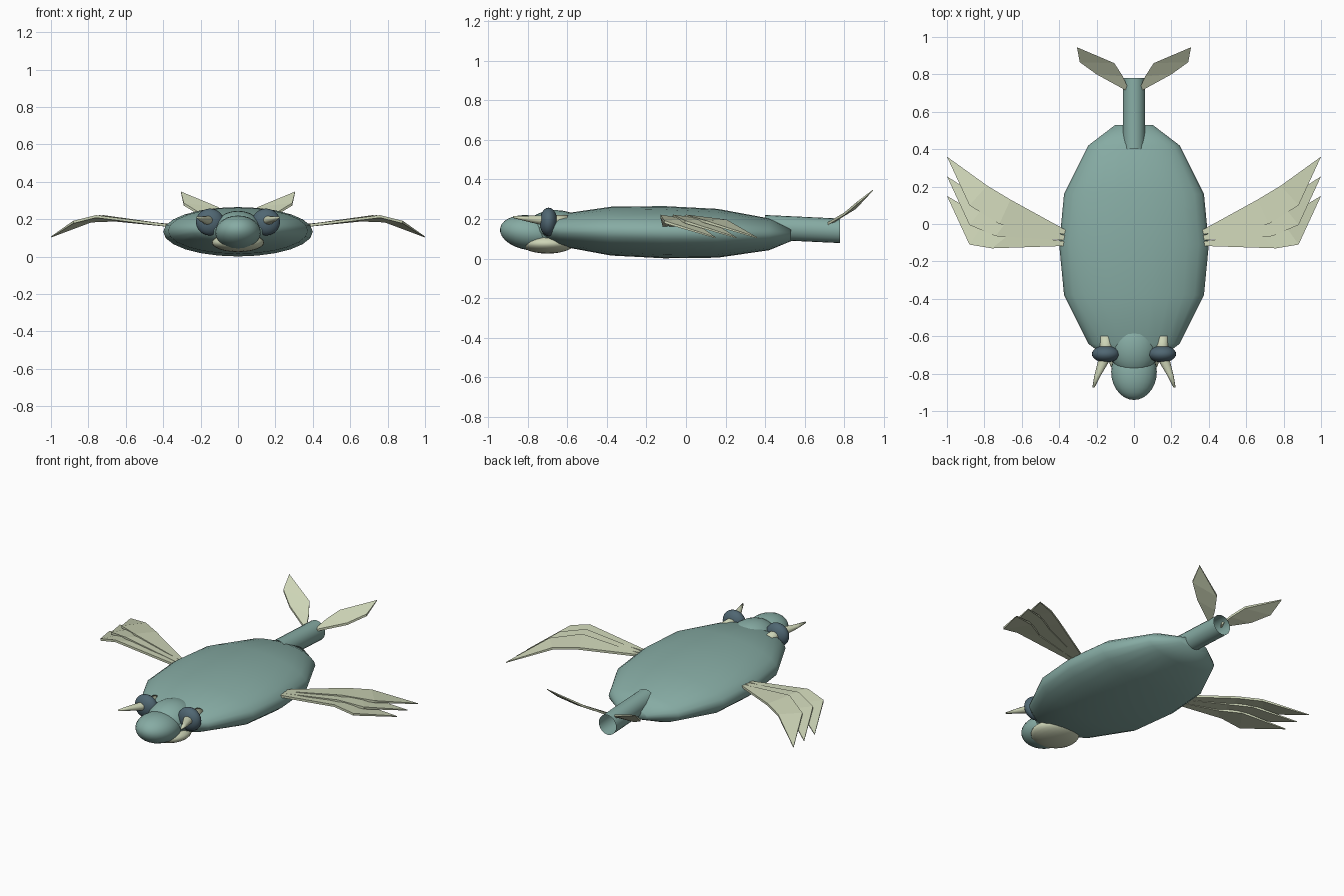
import bpy, bmesh, math
from mathutils import Vector, Matrix

cube = bpy.data.objects.get("Cube")
if cube:
    bpy.data.objects.remove(cube, do_unlink=True)


def material(name, rgb):
    m = bpy.data.materials.new(name)
    m.use_nodes = True
    m.diffuse_color = (*rgb, 1)
    m.node_tree.nodes["Principled BSDF"].inputs["Base Color"].default_value = (*rgb, 1)
    return m


teal = material("sea teal", (0.24, 0.41, 0.37))
pale = material("pale sage", (0.61, 0.66, 0.47))
slate = material("dark slate", (0.08, 0.135, 0.17))


def finish(name, bm, mat, smooth=True):
    bmesh.ops.recalc_face_normals(bm, faces=bm.faces)
    for f in bm.faces:
        f.smooth = smooth
    mesh = bpy.data.meshes.new(name)
    bm.to_mesh(mesh)
    bm.free()
    mesh.materials.append(mat)
    ob = bpy.data.objects.new(name, mesh)
    bpy.context.scene.collection.objects.link(ob)
    return ob


def ellipsoid(name, centre, half, mat, tilt=0):
    bm = bmesh.new()
    bmesh.ops.create_uvsphere(bm, u_segments=24, v_segments=14, radius=1)
    bm.transform(Matrix.Translation(centre) @ Matrix.Rotation(tilt, 4, "X")
                 @ Matrix.Diagonal((*half, 1)) @ Matrix.Rotation(math.pi / 2, 4, "X"))
    return finish(name, bm, mat)


def loft(name, rings, mat, sides=24, caps=True):
    """Skin elliptical rings given as (centre, half width, half height)."""
    bm = bmesh.new()
    loops = []
    for c, rx, rz in rings:
        angles = [2 * math.pi * i / sides for i in range(sides)]
        loops.append([bm.verts.new((c[0] + rx * math.cos(a), c[1], c[2] + rz * math.sin(a)))
                      for a in angles])
    for a, b in zip(loops, loops[1:]):
        for i in range(sides):
            j = (i + 1) % sides
            bm.faces.new((a[i], a[j], b[j], b[i]))
    if caps:
        bm.faces.new(loops[0])
        bm.faces.new(loops[-1])
    return finish(name, bm, mat)


def blade(name, low, high, tip, side, thick):
    """Thin folded fin between a leading and a trailing edge, ending in a point."""
    bm = bmesh.new()
    flip = Vector((side, 1, 1))
    layers = []
    for dz in (thick / 2, -thick / 2):
        lo = [bm.verts.new(Vector(p) * flip + Vector((0, 0, dz))) for p in low]
        hi = [bm.verts.new(Vector(p) * flip + Vector((0, 0, dz))) for p in high]
        end = bm.verts.new(Vector(tip) * flip + Vector((0, 0, dz * 0.4)))
        for i in range(len(lo) - 1):
            bm.faces.new((lo[i], lo[i + 1], hi[i + 1], hi[i]))
        bm.faces.new((lo[-1], end, hi[-1]))
        layers.append(lo + [end] + hi[::-1])
    top, bottom = layers
    for i in range(len(top)):
        j = (i + 1) % len(top)
        bm.faces.new((top[i], top[j], bottom[j], bottom[i]))
    return finish(name, bm, pale, False)


# Flattened body shell, blunt at both ends
profile = [(-0.64, 0.25), (-0.53, 0.61), (-0.27, 0.935), (0, 1),
           (0.27, 0.935), (0.53, 0.61), (0.64, 0.25)]
loft("body", [((0, y - 0.11, 0.133 - 0.02 * y), 0.4 * s, 0.132 * s) for y, s in profile], teal)

# Open tail tube
loft("tail_tube", [((0, 0.4, 0.158), 0.06, 0.062), ((0, 0.78, 0.14), 0.06, 0.062)],
     teal, 20, False)

# Head, neck hump and pale jaw
ellipsoid("head", (0, -0.79, 0.13), (0.122, 0.152, 0.088), teal, -0.15)
ellipsoid("neck", (0, -0.66, 0.145), (0.13, 0.155, 0.1), teal)
ellipsoid("jaw", (0, -0.7, 0.075), (0.14, 0.135, 0.05), pale)

for side, label in ((1, "left"), (-1, "right")):
    # Eye disc with a horn running through it
    ellipsoid(label + "_eye", (0.15 * side, -0.695, 0.185), (0.075, 0.045, 0.072), slate)
    horn = [(0.152, -0.6, 0.195, 0.03), (0.148, -0.66, 0.192, 0.034),
            (0.165, -0.74, 0.195, 0.029), (0.195, -0.81, 0.202, 0.017),
            (0.217, -0.875, 0.21, 0.006)]
    loft(label + "_horn", [((x * side, y, z), r, r * 0.8) for x, y, z, r in horn], pale, 12)

    # Fan of three side fins
    for i in range(3):
        a, b, c = 0.03 * i, 0.065 * i, 0.105 * i
        low = [(0.36, a - 0.117, 0.165), (0.76 - 0.02 * i, b - 0.13, 0.215), (0.88, c - 0.11, 0.185)]
        high = [(0.36, a - 0.095, 0.168), (0.66, 0.09 * i - 0.05, 0.195), (0.785, 0.09 * i + 0.025, 0.19)]
        blade(f"{label}_side_fin_{i + 1}", low, high, (1, 0.15 + c, 0.105), side, 0.014)

    # Upswept tail fin
    low = [(0.045, 0.715, 0.175), (0.2, 0.8, 0.225), (0.29, 0.865, 0.28)]
    high = [(0.035, 0.735, 0.18), (0.06, 0.79, 0.215), (0.105, 0.86, 0.258)]
    blade(label + "_tail_fin", low, high, (0.305, 0.945, 0.345), side, 0.014)
